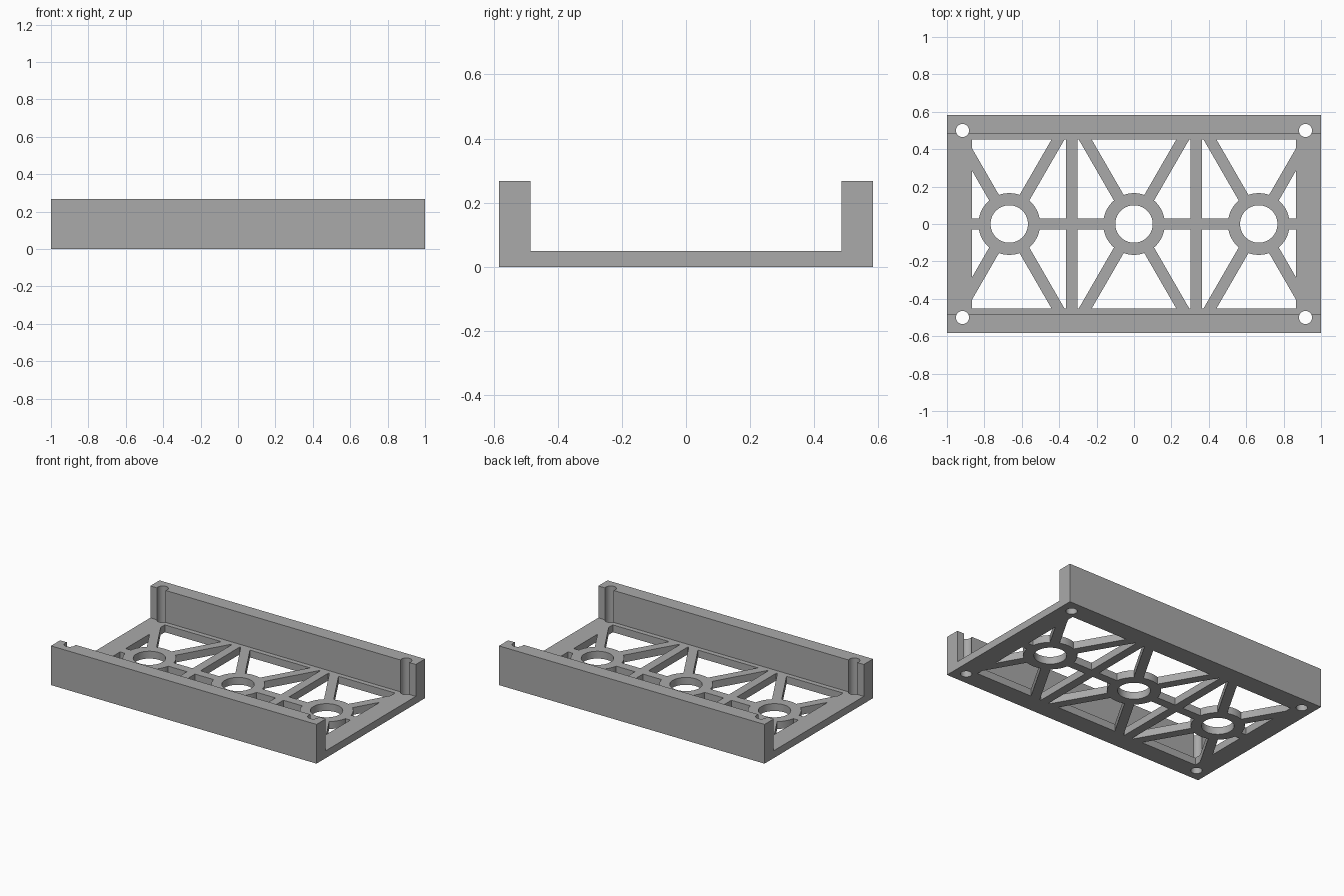
import bpy, bmesh
from math import radians
from mathutils import Matrix

cube = bpy.data.objects.get("Cube")
if cube:
    bpy.data.objects.remove(cube, do_unlink=True)

WIDTH, DEPTH, HEIGHT, FLOOR = 2.0, 1.167, 0.267, 0.05
WALL = 0.099
BAR = 0.06
RING_X = (-0.667, 0, 0.667)

grey = bpy.data.materials.new("plain grey")
grey.use_nodes = True
colour = (0.4, 0.4, 0.4, 1)
grey.diffuse_color = colour
grey.node_tree.nodes["Principled BSDF"].inputs["Base Color"].default_value = colour


def make(name, bm):
    bmesh.ops.recalc_face_normals(bm, faces=bm.faces)
    mesh = bpy.data.meshes.new(name)
    bm.to_mesh(mesh)
    bm.free()
    mesh.materials.append(grey)
    obj = bpy.data.objects.new(name, mesh)
    bpy.context.collection.objects.link(obj)
    return obj


def box(name, x, y, size, angle=0):
    bm = bmesh.new()
    place = Matrix.Translation((x, y, 0)) @ Matrix.Rotation(radians(angle), 4, "Z")
    bmesh.ops.create_cube(bm, size=1, matrix=place @ Matrix.Diagonal((*size, 1)))
    return make(name, bm)


def cylinder(name, x, y, radius, depth, sides=64):
    bm = bmesh.new()
    bmesh.ops.create_cone(bm, cap_ends=True, segments=sides, radius1=radius, radius2=radius,
                          depth=depth, matrix=Matrix.Translation((x, y, 0)))
    return make(name, bm)


def subtract(target, cutters):
    # Apply the cuts, then discard the helper solids
    for cutter in cutters:
        cutter.hide_render = True
        mod = target.modifiers.new("cut", "BOOLEAN")
        mod.operation, mod.solver, mod.object = "DIFFERENCE", "EXACT", cutter
    graph = bpy.context.evaluated_depsgraph_get()
    mesh = bpy.data.meshes.new_from_object(target.evaluated_get(graph))
    target.modifiers.clear()
    target.data = mesh
    for cutter in cutters:
        bpy.data.objects.remove(cutter, do_unlink=True)


# Channel-shaped tray: flat floor with a wall along the front and back
bm = bmesh.new()
y, inner = DEPTH / 2, DEPTH / 2 - WALL
profile = [(-y, 0), (y, 0), (y, HEIGHT), (inner, HEIGHT),
           (inner, FLOOR), (-inner, FLOOR), (-inner, HEIGHT), (-y, HEIGHT)]
face = bm.faces.new([bm.verts.new((-WIDTH / 2, py, pz)) for py, pz in profile])
new = bmesh.ops.extrude_face_region(bm, geom=[face])["geom"]
bmesh.ops.translate(bm, vec=(WIDTH, 0, 0), verts=[v for v in new if isinstance(v, bmesh.types.BMVert)])
tray = make("lattice_tray", bm)

# Floor openings: one window with the ribs and rings kept out of it
openings = box("floor_openings", 0, 0, (1.734, 0.903, 0.3))
ribs = [box("long_rib", 0, 0, (1.9, BAR, 0.5))]
for x in (-0.333, 0.333):
    ribs.append(box("cross_rib", x, 0, (BAR, 1.1, 0.52)))
for x in RING_X:
    for angle in (60, -60):
        ribs.append(box("diagonal_rib", x, 0, (1.2, BAR, 0.54), angle))
    ribs.append(cylinder("ring", x, 0, 0.165, 0.56))
subtract(openings, ribs)

# Ring bores and corner screw holes that break through the wall faces
holes = [cylinder("ring_bore", x, 0, 0.1, 1) for x in RING_X]
for sx in (-1, 1):
    for sy in (-1, 1):
        holes.append(cylinder("screw_hole", sx * 0.917, sy * 0.5, 0.035, 1, 48))
subtract(tray, [openings] + holes)

# Smooth bores, sharp edges
bpy.ops.object.select_all(action="DESELECT")
tray.select_set(True)
bpy.context.view_layer.objects.active = tray
bpy.ops.object.shade_smooth_by_angle(angle=radians(30))
